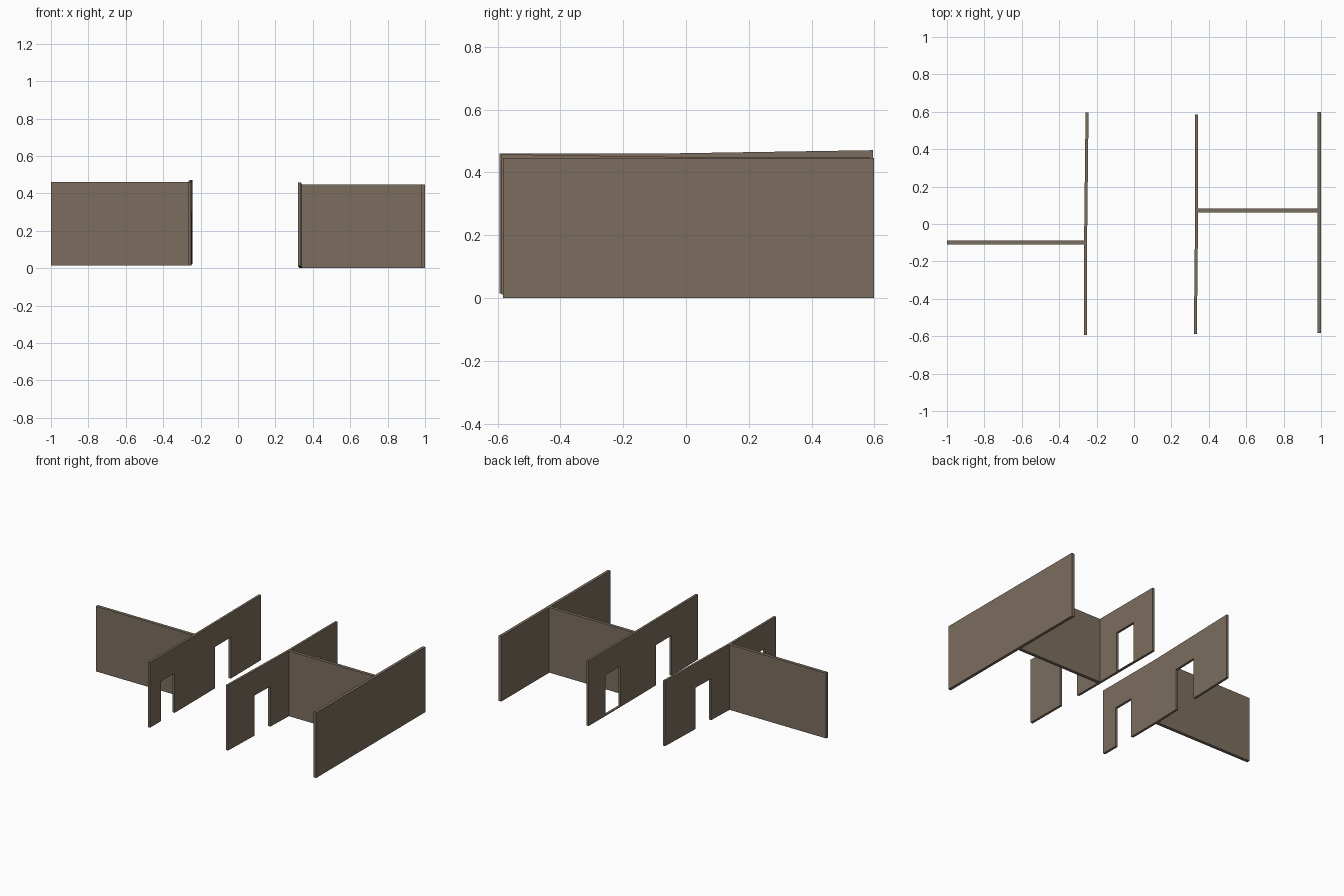
import bpy, bmesh
from mathutils import Vector

if "Cube" in bpy.data.objects:
    bpy.data.objects.remove(bpy.data.objects["Cube"])

mat = bpy.data.materials.new("warm brown plaster")
mat.diffuse_color = (0.2, 0.155, 0.115, 1)
mat.use_nodes = True
mat.node_tree.nodes["Principled BSDF"].inputs["Base Color"].default_value = mat.diffuse_color
HEIGHT = 0.446


def wall(name, start, end, thick, doors=(), height=HEIGHT):
    """Upright panel from start to end (base points), with doorways cut up from the base.
    doors: (distance from, distance to, head height) along the wall."""
    a, b = Vector(start), Vector(end)
    length = (b - a).xy.length
    outline = [(0, 0)]
    for d0, d1, h in doors:
        outline += [(d0, 0), (d0, h), (d1, h), (d1, 0)]
    outline += [(length, 0), (length, height), (0, height)]

    direction = (b - a).xy.normalized()
    side = Vector((direction.y, -direction.x, 0)) * thick / 2
    bm = bmesh.new()
    verts = [bm.verts.new(a.lerp(b, d / length) + Vector((0, 0, z)) - side)
             for d, z in outline]
    face = bm.faces.new(verts)
    new = bmesh.ops.extrude_face_region(bm, geom=[face])["geom"]
    bmesh.ops.translate(bm, vec=side * 2,
                        verts=[v for v in new if isinstance(v, bmesh.types.BMVert)])
    bmesh.ops.recalc_face_normals(bm, faces=bm.faces)
    mesh = bpy.data.meshes.new(name)
    bm.to_mesh(mesh)
    bm.free()
    mesh.materials.append(mat)
    obj = bpy.data.objects.new(name, mesh)
    bpy.context.collection.objects.link(obj)


# Left side: partition and corridor wall, bent slightly where they meet
wall("left_partition", (-1.0, -0.099, 0.015), (-0.266, -0.099, 0.015), 0.022)
wall("left_corridor_wall_front", (-0.259, -0.594, 0.014), (-0.259, -0.099, 0.014),
     0.016, [(0.118, 0.268, 0.272)])
wall("left_corridor_wall_back", (-0.259, -0.099, 0.014), (-0.251, 0.596, 0.025),
     0.016, [(0.204, 0.374, 0.283)])

# Right side: corridor wall, partition and outer wall
wall("right_corridor_wall_front", (0.328, -0.587, 0.012), (0.335, 0.072, 0.002),
     0.016, [(0.282, 0.45, 0.275)])
wall("right_corridor_wall_back", (0.335, 0.072, 0.002), (0.335, 0.586, 0.002),
     0.016, [(0.168, 0.33, 0.28)])
wall("right_door_threshold", (0.335, 0.24, 0.002), (0.335, 0.402, 0.002),
     0.016, height=0.006)
wall("right_partition", (0.342, 0.072, 0.002), (0.982, 0.072, 0.002), 0.022)
wall("right_outer_wall", (0.99, -0.583, 0.0), (0.99, 0.598, 0.0), 0.02)
